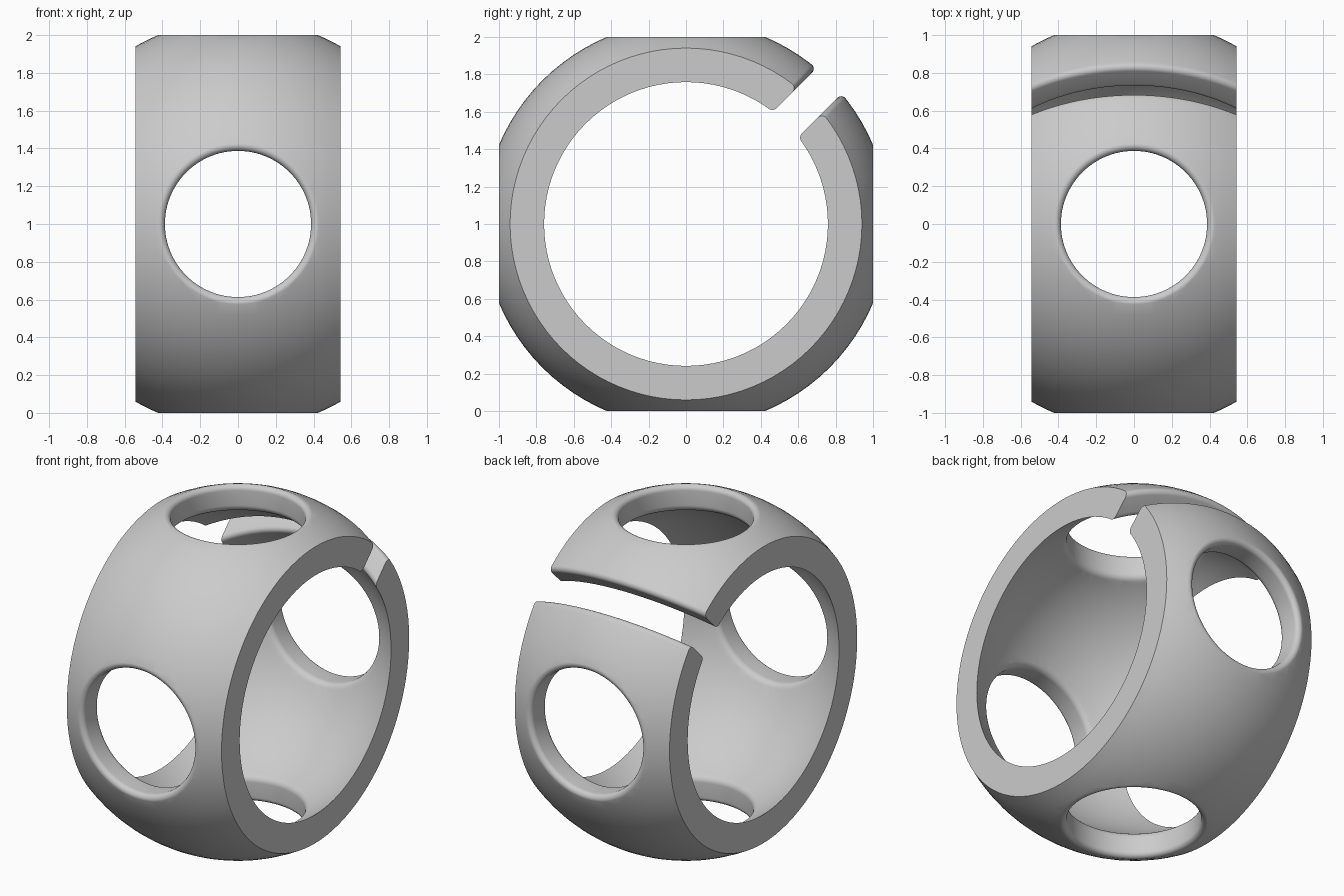
import bpy
import bmesh
from math import sin, cos, pi, atan2, sqrt, hypot, radians
from mathutils import Matrix, Vector

R_OUT, R_IN = 1.086, 0.933      # concentric shell spheres
HALF_WIDTH = 0.543
HOLE_R, GAP_HALF = 0.387, 0.095

cube = bpy.data.objects.get("Cube")
if cube:
    bpy.data.objects.remove(cube, do_unlink=True)

grey = bpy.data.materials.new("light_grey")
grey.use_nodes = True
grey.diffuse_color = (0.6, 0.6, 0.6, 1)
grey.node_tree.nodes["Principled BSDF"].inputs["Base Color"].default_value = grey.diffuse_color


def revolve(name, profile, axis, side, steps, sweep=2 * pi):
    """Turn a closed (radius, height) profile about axis, centred on side."""
    frame = Matrix((side, axis.cross(side), axis)).transposed()
    full = sweep > 6.28
    bm = bmesh.new()
    rings = []
    for i in range(steps if full else steps + 1):
        a = sweep * (i / steps - 0.5)
        rings.append([bm.verts.new(frame @ Vector((r * cos(a), r * sin(a), h)))
                      for r, h in profile])
    n = len(profile)
    for i in range(steps):
        p, q = rings[i], rings[(i + 1) % len(rings)]
        for j in range(n):
            k = (j + 1) % n
            bm.faces.new((p[j], q[j], q[k], p[k]))
    if not full:
        bm.faces.new(rings[0])
        bm.faces.new(rings[-1])
    bmesh.ops.remove_doubles(bm, verts=bm.verts, dist=1e-5)
    bmesh.ops.recalc_face_normals(bm, faces=bm.faces)
    mesh = bpy.data.meshes.new(name)
    bm.to_mesh(mesh)
    bm.free()
    obj = bpy.data.objects.new(name, mesh)
    bpy.context.collection.objects.link(obj)
    mesh.materials.append(grey)
    return obj


def rounded_wall(c, r_in, r_out, steps=8, margin=radians(6), reach=0.08):
    """(offset, along) points of a cut wall with both shell edges rounded."""
    def arc(r, ball, a0, a1, inner):
        ox = c + r
        oy = sqrt(ball * ball - ox * ox)
        phi = atan2(oy, ox)
        a0 = phi + pi - margin if inner else a0
        a1 = a1 if inner else phi + margin
        return [(ox + r * cos(a0 + (a1 - a0) * i / steps),
                 oy + r * sin(a0 + (a1 - a0) * i / steps), a0 + (a1 - a0) * i / steps)
                for i in range(steps + 1)]
    low = arc(r_in, R_IN + r_in, None, pi, True)
    high = arc(r_out, R_OUT - r_out, pi, None, False)
    # run on past each rounding so the cut clears the shell
    x, y, t = low[0]
    start = (x - reach * sin(t), y + reach * cos(t))
    if start[0] < x:
        start = (x + reach * sin(t), y - reach * cos(t))
    x, y, t = high[-1]
    end = (x + reach * sin(t), y - reach * cos(t))
    return [start] + [p[:2] for p in low + high] + [end]


# Spherical band about the x axis
def band_arc(radius, steps=20):
    xs = [HALF_WIDTH * (2 * i / steps - 1) for i in range(steps + 1)]
    return [(sqrt(radius * radius - x * x), x) for x in xs]


X, Y, Z = Vector((1, 0, 0)), Vector((0, 1, 0)), Vector((0, 0, 1))
shell = revolve("spherical_ring", band_arc(R_OUT) + band_arc(R_IN)[::-1], X, Z, 96)
cutters = []

# Four round holes with rounded rims
wall = rounded_wall(HOLE_R, 0.045, 0.03)
hole = [(0, 0.6), (wall[0][0], 0.6)] + wall + [(wall[-1][0], 1.3), (0, 1.3)]
for label, axis in (("front", -Y), ("back", Y), ("top", Z), ("bottom", -Z)):
    cutters.append(revolve(label + "_hole_cutter", hole, axis, X, 96))

# Slot across the upper back, with rounded lips
wall = rounded_wall(GAP_HALF, 0.03, 0.03)
half = [(wall[0][0], 0.6)] + wall + [(wall[-1][0], 1.3)]
slot = [(along, off) for off, along in half] + [(along, -off) for off, along in half[::-1]]
cutters.append(revolve("slot_cutter", slot, (Z - Y).normalized(), (Z + Y).normalized(),
                       48, radians(110)))

bpy.context.view_layer.objects.active = shell
for cutter in cutters:
    cut = shell.modifiers.new(cutter.name, "BOOLEAN")
    cut.operation = "DIFFERENCE"
    cut.solver = "EXACT"
    cut.object = cutter
    bpy.context.view_layer.update()
    bpy.ops.object.modifier_apply(modifier=cut.name)
    bpy.data.objects.remove(cutter, do_unlink=True)

# Stand the ring on the ground and shade it
shell.location.z = 1
bpy.ops.object.select_all(action="DESELECT")
shell.select_set(True)
bpy.ops.object.shade_smooth_by_angle(angle=radians(30))
